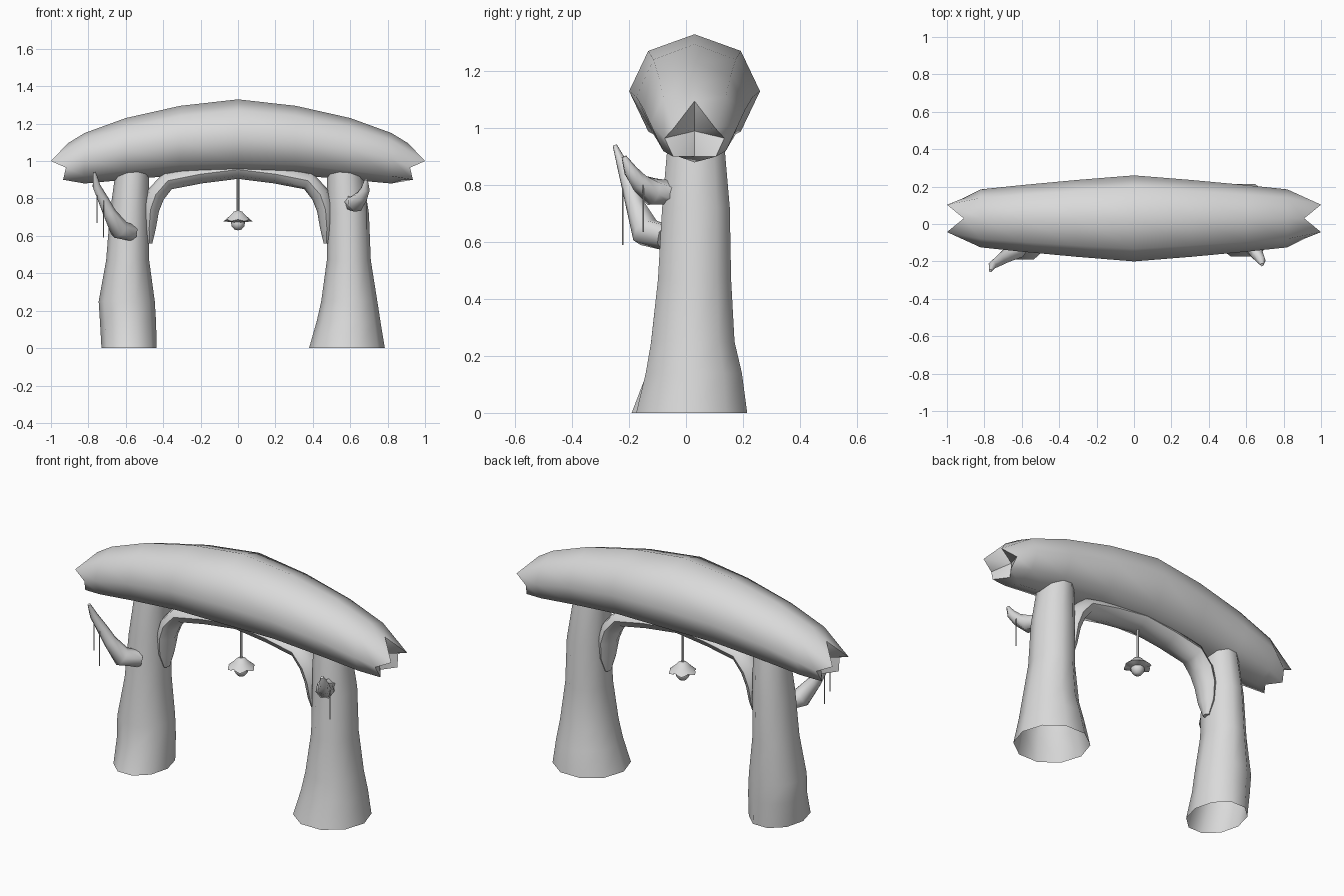
import bpy, math
from mathutils import Vector

if "Cube" in bpy.data.objects:
    bpy.data.objects.remove(bpy.data.objects["Cube"])

mat = bpy.data.materials.new("pale grey")
mat.diffuse_color = (0.7, 0.7, 0.7, 1)
mat.use_nodes = True
mat.node_tree.nodes["Principled BSDF"].inputs["Base Color"].default_value = mat.diffuse_color
YC = 0.03  # depth of the arch centre line


def loft(name, rings, start=None, end=None, angle=60):
    """Skin a list of equal rings; start/end are optional cap centre points."""
    n = len(rings[0])
    verts = [v for r in rings for v in r]
    faces = [(k * n + i, k * n + (i + 1) % n, (k + 1) * n + (i + 1) % n, (k + 1) * n + i)
             for k in range(len(rings) - 1) for i in range(n)]
    last = (len(rings) - 1) * n
    if start is not None:
        c = len(verts)
        verts.append(start)
        faces += [((i + 1) % n, i, c) for i in range(n)]
    if end is not None:
        c = len(verts)
        verts.append(end)
        faces += [(last + i, last + (i + 1) % n, c) for i in range(n)]
    me = bpy.data.meshes.new(name)
    me.from_pydata(verts, [], faces)
    me.materials.append(mat)
    me.shade_smooth()
    me.set_sharp_from_angle(angle=math.radians(angle))
    ob = bpy.data.objects.new(name, me)
    bpy.context.collection.objects.link(ob)
    return ob


def circle(n, turn=0.0):
    return [(math.cos(turn + 2 * math.pi * i / n), math.sin(turn + 2 * math.pi * i / n))
            for i in range(n)]


def tube(name, path, n=8, depth=1.0):
    """Tapered tube along (x, y, z, radius) points; depth widens it in the second axis."""
    pts = [Vector(p[:3]) for p in path]
    rings = []
    for k, p in enumerate(pts):
        t = (pts[min(k + 1, len(pts) - 1)] - pts[max(k - 1, 0)]).normalized()
        u = Vector((0, 1, 0)).cross(t).normalized()
        v = t.cross(u)
        rings.append([p + u * c * path[k][3] + v * s * path[k][3] * depth for c, s in circle(n)])
    return loft(name, rings, pts[0], pts[-1])


# Fallen log on top: octagonal rings, broken jagged ends
half = [(0, 1.13, .23, .20), (.31, 1.11, .205, .185), (.6, 1.065, .178, .165),
        (.82, 1.015, .155, .135)]
# jagged end: top, shoulder tooth, notch, lower tooth, bottom (x, y offset, z)
jag = [(.91, 0, 1.095), (1.0, .073, 1.0), (.92, .105, .965), (.935, .075, .90), (.88, 0, .90)]


def log_ring(x, zc, ry, rz):
    return [(x, YC + ry * c, zc + rz * s) for c, s in circle(8, math.pi / 2)]


def jag_ring(sx):
    left = [(sx * x, YC - y, z) for x, y, z in jag]
    right = [(sx * x, YC + y, z) for x, y, z in jag[3:0:-1]]
    return left + right


rings = [jag_ring(-1)]
rings += [log_ring(-x, *r) for x, *r in reversed(half[1:])]
rings += [log_ring(x, *r) for x, *r in half]
rings.append(jag_ring(1))
loft("top_log", rings, (-.87, YC, .99), (.87, YC, .99), 55)

# Two trunk legs, open at the foot: (z, x min, x max, y min, y max)
legs = {
    "left_trunk": [(0, -.73, -.435, -.20, .17), (.14, -.738, -.438, -.145, .17),
                   (.25, -.745, -.445, -.13, .17), (.47, -.705, -.475, -.105, .165),
                   (.72, -.685, -.475, -.09, .16), (.94, -.655, -.475, -.07, .14),
                   (1.02, -.645, -.475, -.06, .13)],
    "right_trunk": [(0, .38, .785, -.185, .225), (.14, .42, .762, -.15, .205),
                    (.25, .445, .745, -.13, .178), (.47, .475, .71, -.105, .165),
                    (.72, .475, .70, -.09, .16), (.94, .475, .665, -.07, .14),
                    (1.02, .475, .655, -.06, .13)],
}
for name, prof in legs.items():
    loft(name, [[((a + b) / 2 + (b - a) / 2 * c, (d + e) / 2 + (e - d) / 2 * s, z)
                 for c, s in circle(10, math.pi / 10 if name[0] == "x" else 0)]
                for z, a, b, d, e in prof])

# Root arch lining the opening below the log
side = [(.472, .56, .014), (.475, .64, .036), (.468, .74, .046), (.44, .82, .05),
        (.375, .895, .05), (.2, .93, .05)]
path = [(-x, YC, z, r) for x, z, r in side] + [(0, YC, .955, .05)]
path += [(x, YC, z, r) for x, z, r in reversed(side)]
tube("inner_root", path, depth=1.6)

# Broken branches growing from the front of the trunks
tube("left_branch", [(-.57, -.07, .615, .045), (-.635, -.14, .635, .055), (-.69, -.175, .725, .036),
                     (-.72, -.195, .79, .03), (-.757, -.22, .865, .022), (-.768, -.25, .94, .008)], 7)
tube("right_branch", [(.605, -.05, .775, .045), (.63, -.115, .775, .05), (.66, -.165, .81, .034),
                      (.68, -.195, .85, .025), (.685, -.218, .9, .009)], 7)

# Hanging threads: x, y, bottom, top
for i, (x, y, z0, z1) in enumerate([(-.755, -.222, .67, .86), (-.72, -.222, .59, .79),
                                    (.688, -.15, .635, .80)]):
    tube(f"thread_{i + 1}", [(x, y, z0, .003), (x, y, z1, .003)], 5)

# Flower lamp: cord, scalloped shade and bulb
tube("lamp_cord", [(0, YC, .71, .007), (0, YC, .96, .007)], 6)
shade = []
for r, z, wave in [(.03, .672, 0), (.077, .683, .16), (.04, .712, .06), (.022, .73, 0)]:
    shade.append([(r * (1 + wave * (math.cos(6 * a) - 1) / 2) * math.cos(a),
                   YC + r * (1 + wave * (math.cos(6 * a) - 1) / 2) * math.sin(a),
                   z - wave * .03 * math.cos(6 * a))
                  for a in [2 * math.pi * i / 24 for i in range(24)]])
loft("lamp_shade", shade, (0, YC, .675), (0, YC, .737))
bulb = [[(r * c, YC + r * s, z) for c, s in circle(10)]
        for r, z in [(.02, .635), (.034, .652), (.037, .67), (.03, .69)]]
loft("lamp_bulb", bulb, (0, YC, .629), (0, YC, .695))
